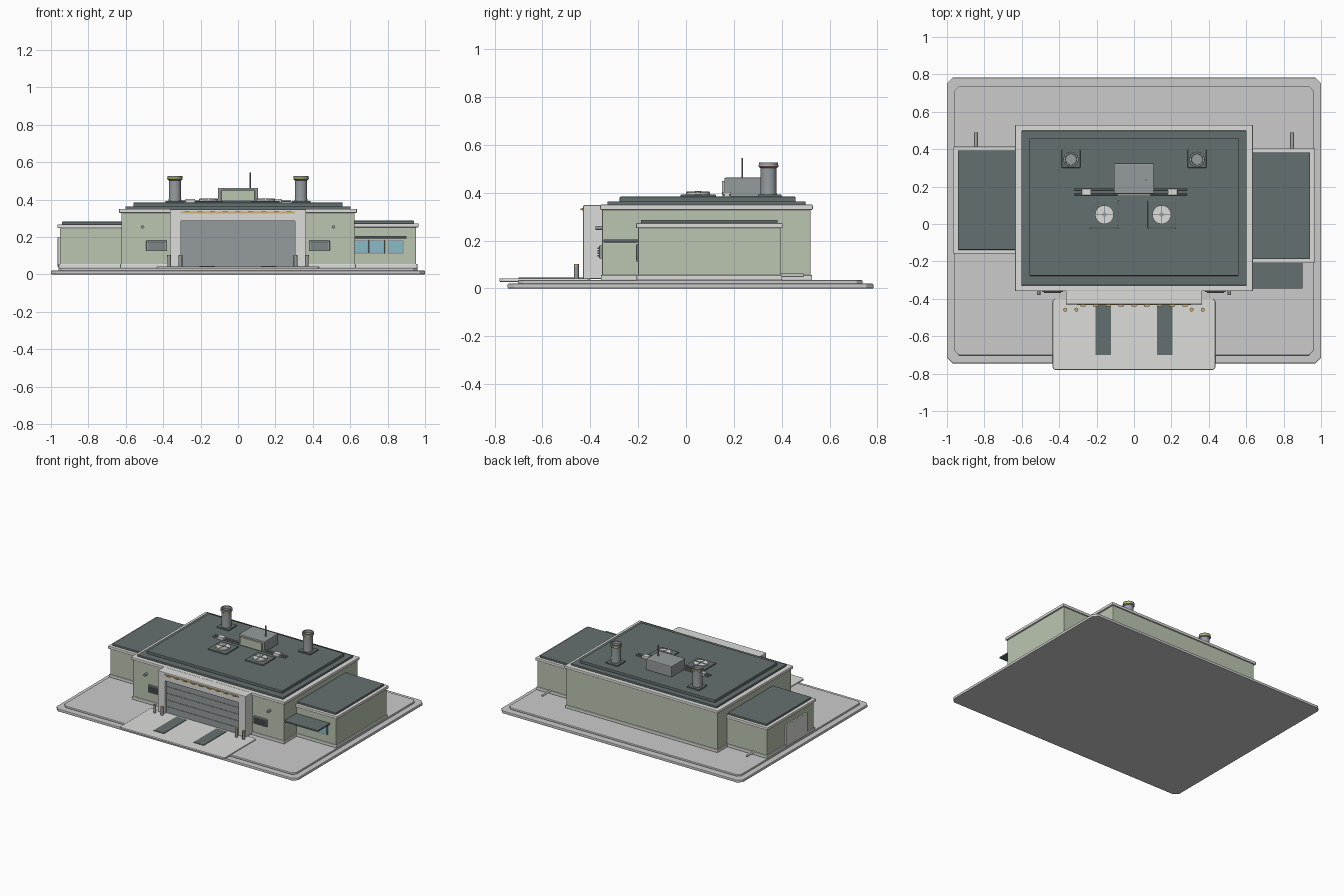
import bpy, math

if "Cube" in bpy.data.objects:
    bpy.data.objects.remove(bpy.data.objects["Cube"])

def mat(name, r, g, b):
    m = bpy.data.materials.new(name)
    m.diffuse_color = (r, g, b, 1)
    m.use_nodes = True
    m.node_tree.nodes["Principled BSDF"].inputs["Base Color"].default_value = m.diffuse_color
    return m

GREEN = mat("pale_green_wall", .50, .56, .44)
TRIM = mat("light_trim", .72, .73, .70)
ROOF = mat("dark_roof", .13, .16, .16)
STEEL = mat("steel", .30, .33, .34)
GOLD = mat("warm_gold", .65, .45, .15)
GLASS = mat("blue_glass", .25, .50, .58)
PAVE = mat("paving", .62, .62, .60)

def finish(o, name, m, bevel=0):
    o.name = name
    if m:
        o.data.materials.append(m)
    if bevel:
        b = o.modifiers.new("bevel", 'BEVEL')
        b.width = bevel
        b.segments = 2
    return o

def box(name, x, y, z, m, bevel=0):
    """Box from (min, max) pairs."""
    bpy.ops.mesh.primitive_cube_add(size=1, location=[(a + b) / 2 for a, b in (x, y, z)])
    o = bpy.context.object
    o.scale = [b - a for a, b in (x, y, z)]
    bpy.ops.object.transform_apply(location=False, rotation=False)
    return finish(o, name, m, bevel)

def slab(name, x, y, z, c, m):
    """Flat slab with chamfered corners in plan."""
    (x0, x1), (y0, y1) = x, y
    p = [(x0 + c, y0), (x1 - c, y0), (x1, y0 + c), (x1, y1 - c),
         (x1 - c, y1), (x0 + c, y1), (x0, y1 - c), (x0, y0 + c)]
    v = [(a, b, h) for h in z for a, b in p]
    f = [tuple(range(7, -1, -1)), tuple(range(8, 16))]
    f += [(i, (i + 1) % 8, (i + 1) % 8 + 8, i + 8) for i in range(8)]
    me = bpy.data.meshes.new(name)
    me.from_pydata(v, [], f)
    o = bpy.data.objects.new(name, me)
    bpy.context.collection.objects.link(o)
    return finish(o, name, m, .004)

def cyl(name, loc, r, h, m, axis='Z', n=20):
    rot = {'X': (0, math.pi / 2, 0), 'Y': (math.pi / 2, 0, 0), 'Z': (0, 0, 0)}[axis]
    bpy.ops.mesh.primitive_cylinder_add(vertices=n, radius=r, depth=h, location=loc, rotation=rot)
    bpy.ops.object.shade_smooth_by_angle()
    return finish(bpy.context.object, name, m)

def lathe(name, profile, loc, m, n=24):
    v, f, k = [], [], len(profile)
    for i in range(n):
        a = 2 * math.pi * i / n
        v += [(r * math.cos(a), r * math.sin(a), z) for r, z in profile]
        j = (i + 1) % n
        f += [(i * k + s, j * k + s, j * k + s + 1, i * k + s + 1) for s in range(k - 1)]
    me = bpy.data.meshes.new(name)
    me.from_pydata(v, [], f)
    o = bpy.data.objects.new(name, me)
    o.location = loc
    bpy.context.collection.objects.link(o)
    bpy.context.view_layer.objects.active = o
    bpy.ops.object.select_all(action='DESELECT')
    o.select_set(True)
    bpy.ops.object.shade_smooth_by_angle()
    return finish(o, name, m)

def grow(r, d):
    return (r[0] - d, r[1] + d)

# Ground slabs, front apron and wheel tracks
slab("base_slab", (-1, 1), (-.745, .783), (0, .02), .03, PAVE)
slab("upper_slab", (-.96, .96), (-.703, .738), (.02, .035), .025, PAVE)
slab("front_apron", (-.435, .435), (-.78, -.40), (.028, .042), .012, TRIM)
for s in (-1, 1):
    box("wheel_track", grow((s * .165, s * .165), .042), (-.70, -.43), (.040, .046), ROOF)

# Buildings: plinth, walls, cornice, roof
def building(name, x, y, top, inset):
    box(name + "_plinth", grow(x, .006), grow(y, .006), (.034, .056), TRIM, .003)
    box(name + "_walls", x, y, (.05, top), GREEN, .004)
    box(name + "_cornice", grow(x, .012), grow(y, .009), (top - .003, top + .018), TRIM, .004)
    box(name + "_roof", grow(x, -inset), grow(y, -inset), (top + .016, top + .032), ROOF, .003)

building("main_hall", (-.624, .624), (-.35, .521), .332, .022)
box("main_upper_roof", (-.56, .56), (-.277, .458), (.36, .384), ROOF, .004)
building("left_wing", (-.953, -.60), (-.15, .405), .25, .012)
building("right_wing", (.60, .953), (-.20, .395), .255, .012)

# Entrance portal and big door
for s in (-1, 1):
    box("portal_pillar", grow((s * .334, s * .334), .03), (-.43, -.345), (.04, .348), TRIM, .004)
box("portal_lintel", (-.362, .362), (-.43, -.345), (.285, .348), TRIM, .004)
box("portal_door", (-.308, .308), (-.412, -.345), (.04, .288), STEEL)
for i in range(1, 5):
    box("door_rib", (-.305, .305), (-.415, -.41), (.04 + i * .05 - .002, .04 + i * .05), STEEL)
box("gold_strip", (-.305, .305), (-.434, -.425), (.326, .336), GOLD)
for i in range(9):
    x = -.272 + i * .068
    box("strip_lamp", (x - .014, x + .014), (-.44, -.43), (.327, .335), GOLD)

# Bollards beside the door
for s in (-1, 1):
    for x in (.308, .368):
        cyl("bollard", (s * x, -.458, .068), .01, .056, STEEL, n=12)
        cyl("bollard_cap", (s * x, -.458, .099), .0105, .008, GOLD, n=12)

# Louvred wall vents and wall lamps
for s in (-1, 1):
    c = s * .435
    box("vent_frame", (c - .056, c + .056), (-.363, -.345), (.125, .18), STEEL, .003)
    for i in range(4):
        z = .136 + i * .011
        box("vent_slat", (c - .045, c + .045), (-.369, -.36), (z - .003, z + .003), ROOF)
    cyl("wall_lamp", (s * .51, -.364, .253), .009, .03, STEEL, 'Y', 12)

# Right wing windows and canopy
for x in (.655, .742, .842):
    box("window_frame", (x - .043, x + .043), (-.206, -.19), (.112, .185), STEEL, .002)
    box("window_glass", (x - .037, x + .037), (-.209, -.20), (.118, .179), GLASS)
box("canopy", (.62, .902), (-.345, -.20), (.193, .205), ROOF, .003)

# Left wing side door
box("side_door", (-.964, -.95), (-.06, .19), (.04, .20), TRIM, .003)

# Drain pipes behind the wings
for s in (-1, 1):
    cyl("drain_pipe", (s * .845, .44, .055), .007, .10, TRIM, 'Y', 12)

# Chimneys with hollow flared tops
for s in (-1, 1):
    box("chimney_base", grow((s * .337, s * .337), .05), (.30, .398), (.38, .393), ROOF, .003)
    lathe("chimney", [(.036, 0), (.033, .02), (.033, .118), (.04, .122), (.04, .142),
                      (.031, .142), (.029, .125), (0, .125)], (s * .337, .345, .385), STEEL)
    lathe("chimney_ring", [(.039, .508), (.0415, .509), (.0415, .516), (.039, .517)],
          (s * .337, .345, 0), GOLD)

# Rooftop plant box and antenna
box("plant_box", (-.108, .108), (.16, .325), (.38, .463), STEEL, .006)
box("plant_front_panel", (-.09, .09), (.15, .165), (.392, .45), GREEN, .003)
cyl("antenna", (.065, .235, .50), .0035, .09, STEEL, n=8)

# Roof pipes and junction boxes
for y in (.158, .184):
    cyl("roof_pipe", (-.017, y, .391), .005, .60, STEEL, 'X', 10)
for x in (-.255, .207):
    box("junction_box", (x - .025, x + .025), (.153, .189), (.38, .404), TRIM, .003)

# Roof fans
for x in (-.158, .148):
    box("fan_base", (x - .075, x + .075), (-.024, .126), (.38, .392), ROOF, .004)
    cyl("fan_disc", (x, .05, .395), .05, .014, TRIM, n=24)
    box("fan_bar", (x - .048, x + .048), (.047, .053), (.40, .405), STEEL)
    box("fan_bar", (x - .003, x + .003), (.002, .098), (.40, .405), STEEL)
    cyl("fan_hub", (x, .05, .402), .012, .01, STEEL, n=12)
